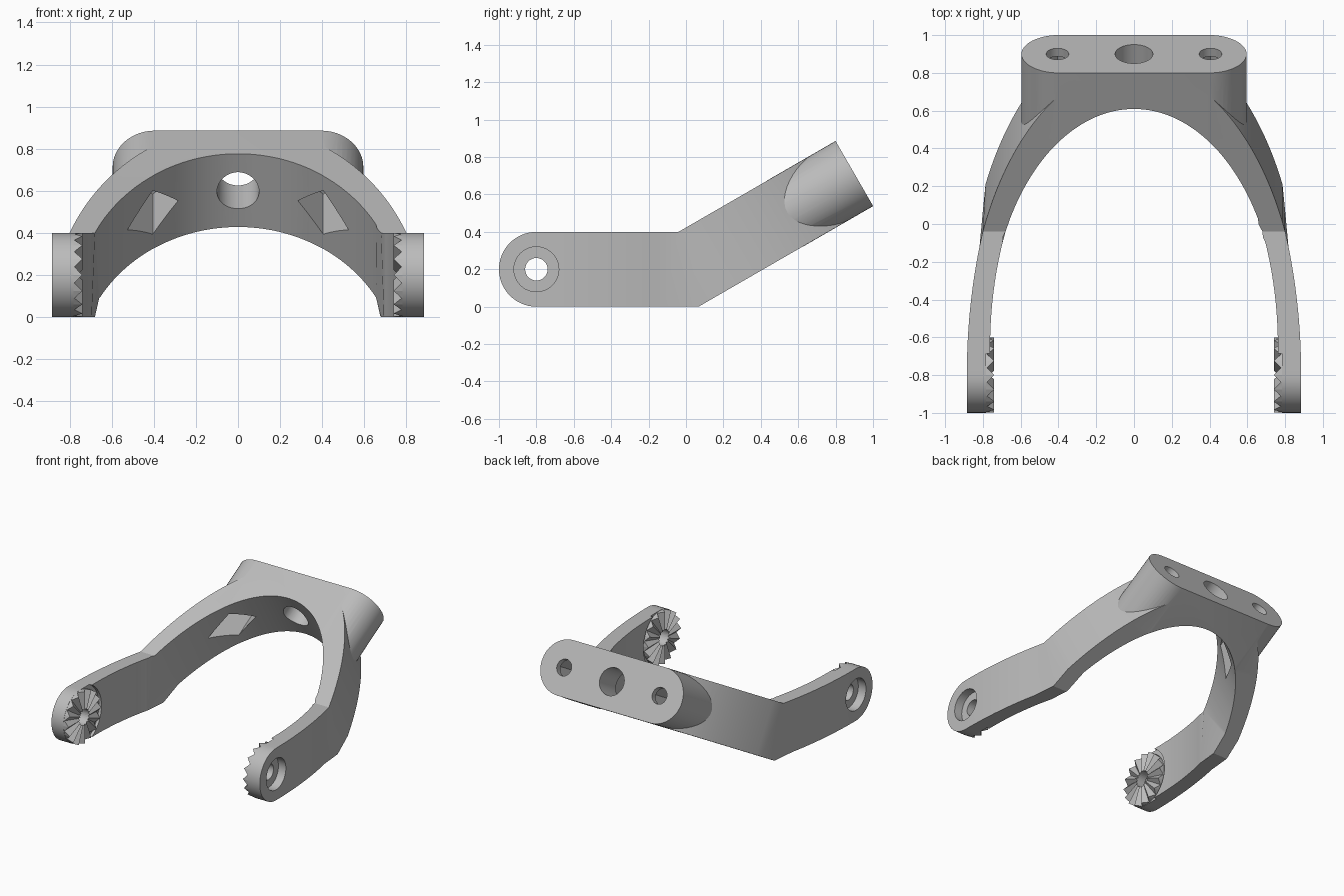
import bpy
import bmesh
from math import pi, sin, cos, tan, sqrt, radians
from mathutils import Matrix, Vector

if "Cube" in bpy.data.objects:
    bpy.data.objects.remove(bpy.data.objects["Cube"])

grey = bpy.data.materials.new("plain_grey")
grey.use_nodes = True
grey.diffuse_color = (0.5, 0.5, 0.5, 1)
grey.node_tree.nodes["Principled BSDF"].inputs["Base Color"].default_value = (0.5, 0.5, 0.5, 1)

THICK, HINGE_Y, SLOPE = 0.4, -0.04, radians(30)
PIVOT = Vector((0, -0.8, 0.2))
HUB_S = PIVOT.y - HINGE_Y
# Frame of the raised half: local z runs up the slope, through mid thickness
RAISED = (Matrix.Translation((0, HINGE_Y + 0.2 * sin(SLOPE), THICK - 0.2 * cos(SLOPE)))
          @ Matrix.Rotation(radians(-60), 4, 'X'))


def finish(bm, name):
    bmesh.ops.recalc_face_normals(bm, faces=bm.faces)
    mesh = bpy.data.meshes.new(name)
    bm.to_mesh(mesh)
    bm.free()
    mesh.materials.append(grey)
    ob = bpy.data.objects.new(name, mesh)
    bpy.context.collection.objects.link(ob)
    return ob


def bend(x, s, t):
    """Flat plan position (x, s) at height t, folded up at s = 0."""
    d = THICK - t
    if s < 0:
        return (x, HINGE_Y + s, t)
    if s == 0:
        return (x, HINGE_Y + d * tan(SLOPE / 2), t)
    return (x, HINGE_Y + s * cos(SLOPE) + d * sin(SLOPE),
            THICK + s * sin(SLOPE) - d * cos(SLOPE))


def ellipse_x(s, a, b, centre):
    return a * sqrt(max(0, 1 - (max(0, s - centre) / b) ** 2))


def stations(b, centre, end, n=56):
    vals = [centre + b * sin(pi / 2 * i / n) for i in range(n + 1)]
    return sorted([s for s in vals if abs(s) > 0.045 and s < end - 0.0005] + [0.0, end])


def folded_plate(rows, name):
    """Solid from rows of (half width, s, low, high)."""
    bm = bmesh.new()
    rings = [[bm.verts.new(bend(*p)) for p in
              ((-x, s, lo), (x, s, lo), (x, s, hi), (-x, s, hi))] for x, s, lo, hi in rows]
    for a, b in zip(rings, rings[1:]):
        for i in range(4):
            j = (i + 1) % 4
            bm.faces.new((a[i], a[j], b[j], b[i]))
    bm.faces.new(rings[0])
    bm.faces.new(rings[-1])
    return finish(bm, name)


def rod(radius, start, end, frame, segments=48):
    """Cylinder along the frame's z from start to end."""
    bm = bmesh.new()
    bmesh.ops.create_cone(bm, cap_ends=True, segments=segments, radius1=radius,
                          radius2=radius, depth=end - start,
                          matrix=frame @ Matrix.Translation((0, 0, (start + end) / 2)))
    return finish(bm, "cutter")


def combine(target, other, operation):
    other.hide_render = True
    mod = target.modifiers.new("cut", 'BOOLEAN')
    mod.operation, mod.object, mod.solver = operation, other, 'EXACT'
    bpy.context.view_layer.objects.active = target
    bpy.ops.object.modifier_apply(modifier=mod.name)
    bpy.data.objects.remove(other)


# Fork blank: rounded tips, then an elliptical outline folded upward
rows = []
for i in range(14):
    ang = radians(3 + 87 * i / 14)
    h = 0.2 * sin(ang)
    rows.append((0.885, HUB_S - 0.2 * cos(ang), 0.2 - h, 0.2 + h))
for s in stations(1.78, HUB_S, 0.9):
    rows.append((ellipse_x(s, 0.885, 1.78, HUB_S), s, 0, THICK))
fork = folded_plate(rows, "fork_body")

# Mounting block with rounded ends
bm = bmesh.new()
outline = []
for side in (1, -1):
    for i in range(25):
        ang = -pi / 2 + pi * i / 24
        outline.append(bm.verts.new((side * (0.395 + 0.201 * cos(ang)),
                                     side * 0.201 * sin(ang), 0.45)))
face = bm.faces.new(outline)
new = bmesh.ops.extrude_face_region(bm, geom=[face])["geom"]
bmesh.ops.translate(bm, verts=[v for v in new if isinstance(v, bmesh.types.BMVert)],
                    vec=(0, 0, 0.52))
bm.transform(RAISED)
combine(fork, finish(bm, "mounting_block"), 'UNION')

# Arched opening between the arms
inner = [(0.762, -1.2, -0.1, 0.5)]
for s in stations(1.366, -0.616, 0.7499):
    inner.append((max(0.004, ellipse_x(s, 0.762, 1.366, -0.616)), s, -0.1, 0.5))
combine(fork, folded_plate(inner, "opening"), 'DIFFERENCE')

# Centre hole, bolt holes and square nut pockets
combine(fork, rod(0.1, 0.4, 1.2, RAISED), 'DIFFERENCE')
for side in (-1, 1):
    frame = RAISED @ Matrix.Translation((side * 0.405, 0, 0))
    combine(fork, rod(0.06, 0.8, 1.2, frame, 32), 'DIFFERENCE')
    combine(fork, rod(0.12, 0.2, 0.92, frame, 4), 'DIFFERENCE')

# Pivot holes, outer counterbores and inner clearance recesses
for side in (-1, 1):
    axle = Matrix.Translation(PIVOT) @ Matrix.Rotation(side * pi / 2, 4, 'Y')
    combine(fork, rod(0.06, 0.6, 1.0, axle, 32), 'DIFFERENCE')
    combine(fork, rod(0.12, 0.82, 1.0, axle), 'DIFFERENCE')
    combine(fork, rod(0.23, 0.6, 0.783, axle), 'DIFFERENCE')

bpy.ops.object.select_all(action='DESELECT')
fork.select_set(True)
bpy.context.view_layer.objects.active = fork
bpy.ops.object.shade_smooth_by_angle(angle=radians(25))

# Toothed locking rings on the inside of each tip
TEETH = 16
for side, name in ((1, "left_toothed_ring"), (-1, "right_toothed_ring")):
    bm = bmesh.new()
    spokes = []
    for i in range(TEETH * 2):
        ang = pi * i / TEETH
        depth = 0.038 * (i % 2)
        section = ((0.199, 0.74 + depth), (0.199, 0.79),
                   (0.06, 0.79), (0.06, 0.74 + depth * 0.35))
        spokes.append([bm.verts.new((side * x, PIVOT.y + r * cos(ang), PIVOT.z + r * sin(ang)))
                       for r, x in section])
    for i, a in enumerate(spokes):
        b = spokes[(i + 1) % len(spokes)]
        for k in range(4):
            m = (k + 1) % 4
            bm.faces.new((a[k], a[m], b[m], b[k]))
    finish(bm, name)
